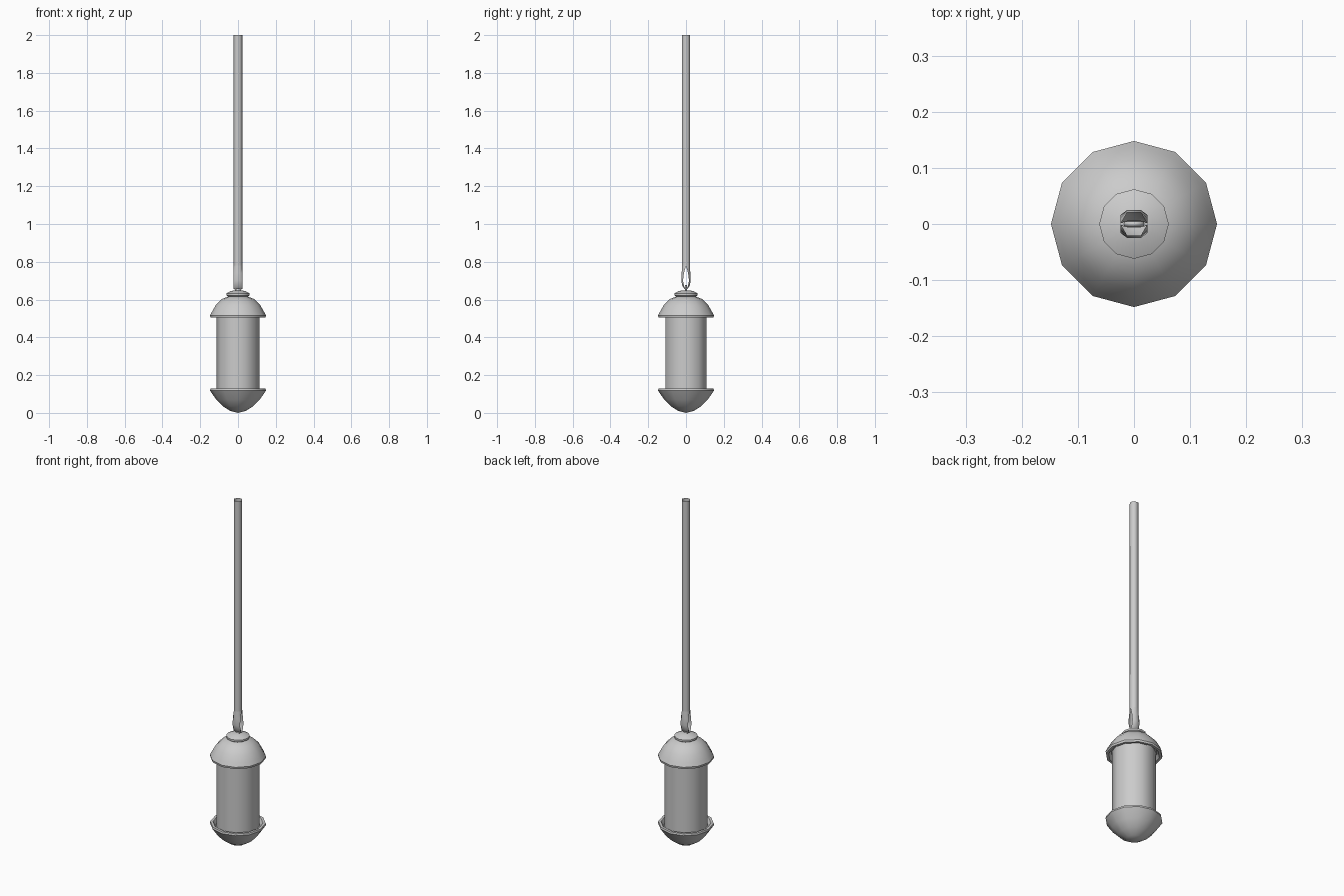
import bpy, bmesh
from math import cos, sin, pi, radians

if "Cube" in bpy.data.objects:
    bpy.data.objects.remove(bpy.data.objects["Cube"])

grey = bpy.data.materials.new("light_grey")
grey.use_nodes = True
grey.diffuse_color = (0.6, 0.6, 0.6, 1)
grey.node_tree.nodes["Principled BSDF"].inputs["Base Color"].default_value = (0.6, 0.6, 0.6, 1)


def finish(name, bm, fix_normals=True, angle=35):
    bmesh.ops.remove_doubles(bm, verts=bm.verts, dist=1e-5)
    if fix_normals:
        bmesh.ops.recalc_face_normals(bm, faces=bm.faces)
    mesh = bpy.data.meshes.new(name)
    bm.to_mesh(mesh)
    bm.free()
    mesh.materials.append(grey)
    ob = bpy.data.objects.new(name, mesh)
    bpy.context.collection.objects.link(ob)
    bpy.ops.object.select_all(action='DESELECT')
    ob.select_set(True)
    bpy.context.view_layer.objects.active = ob
    bpy.ops.object.shade_smooth_by_angle(angle=radians(angle))
    return ob


def skin(bm, rows, closed):
    """Bridge equal rows of vertices with quads."""
    for a, b in zip(rows, rows[1:]):
        for i in range(len(a) if closed else len(a) - 1):
            j = (i + 1) % len(a)
            bm.faces.new((a[i], a[j], b[j], b[i]))


def lathe(name, profile, sides, angle=35):
    bm = bmesh.new()
    rows = [[bm.verts.new((r * cos(2 * pi * i / sides), r * sin(2 * pi * i / sides), z))
             for i in range(sides)] for r, z in profile]
    skin(bm, rows, True)
    bmesh.ops.dissolve_degenerate(bm, edges=bm.edges, dist=1e-5)
    return finish(name, bm, angle=angle)


# Lantern body
lathe("lamp_cylinder", [(0, 0.1), (0.113, 0.1), (0.113, 0.53), (0, 0.53)], 10, 40)
lathe("top_cap", [(0, 0.62), (0.045, 0.618), (0.085, 0.603), (0.118, 0.57), (0.138, 0.535),
                  (0.148, 0.515), (0.146, 0.504), (0.132, 0.504), (0.12, 0.525), (0, 0.525)], 12)
lathe("bottom_bowl", [(0, 0), (0.04, 0.01), (0.08, 0.035), (0.115, 0.07), (0.148, 0.118),
                      (0.146, 0.128), (0.132, 0.128), (0.12, 0.105), (0, 0.105)], 12)
lathe("cap_finial", [(0, 0.61), (0.045, 0.612), (0.062, 0.622), (0.062, 0.633),
                     (0.035, 0.646), (0, 0.65)], 12)

# Hollow hexagonal hanging rod
R, JOIN = 0.024, 0.78
bm = bmesh.new()
rows = [[bm.verts.new((R * cos(pi * i / 3), R * sin(pi * i / 3), z)) for i in range(6)]
        for z in (JOIN, 2)]
skin(bm, rows, True)
finish("hanging_rod", bm, angle=65)

# Split end of the rod: two straps bulging out and meeting below
bm = bmesh.new()
depth = R * sin(pi / 3)
for side in (1, -1):
    rows = []
    for z, edge_y, mid_y in ((JOIN, 0, depth), (0.74, 0.011, 0.023), (0.70, 0.016, 0.025),
                             (0.67, 0.010, 0.019), (0.655, 0.002, 0.005)):
        rows.append([bm.verts.new((x, side * y, z)) for x, y in
                     ((R, edge_y), (R / 2, mid_y), (-R / 2, mid_y), (-R, edge_y))])
    if side < 0:
        rows = [row[::-1] for row in rows]
    skin(bm, rows[::-1], False)
finish("rod_split_end", bm, fix_normals=False, angle=65)

# Small eyelet joining the finial to the rod
bpy.ops.mesh.primitive_torus_add(major_segments=12, minor_segments=6, major_radius=0.014,
                                 minor_radius=0.005, location=(0, 0, 0.66),
                                 rotation=(pi / 2, 0, 0))
eyelet = bpy.context.object
eyelet.name = "eyelet"
eyelet.data.materials.append(grey)
bpy.ops.object.shade_smooth_by_angle(angle=radians(65))
